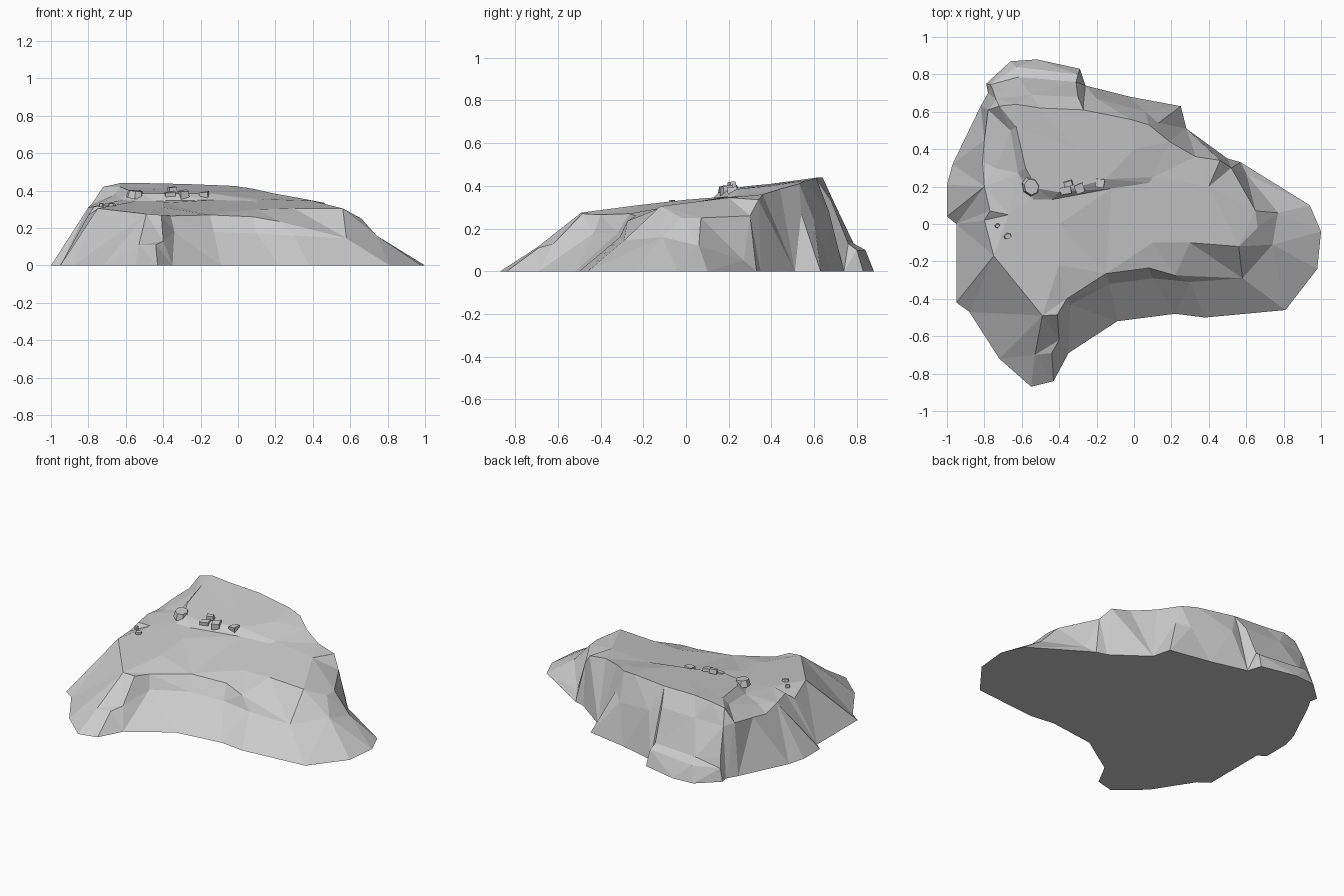
import bpy, bmesh, random
from math import radians
from mathutils import Vector
from mathutils.geometry import delaunay_2d_cdt

if "Cube" in bpy.data.objects:
    bpy.data.objects.remove(bpy.data.objects["Cube"])

# --- contour lines of the cliff -------------------------------------------
base = [(-.55, -.87), (-.43, -.84), (-.35, -.69), (-.09, -.52), (.22, -.48), (.38, -.50),
        (.81, -.46), (.98, -.24), (1, -.04), (.94, .10), (.57, .33), (.50, .35), (.28, .51),
        (.25, .63), (-.02, .68), (-.26, .74), (-.29, .83), (-.52, .88), (-.66, .87),
        (-.79, .75), (-.78, .70), (-.82, .63), (-.97, .32), (-1, .21), (-1, .04),
        (-.95, 0), (-.95, -.42), (-.88, -.47), (-.72, -.72)]
front_foot = [(-.53, -.70, .11), (-.44, -.69, .11), (-.40, -.62, .13), (-.34, -.43, .18),
              (-.13, -.32, .18), (.10, -.29, .17), (.30, -.31, .16), (.58, -.29, .145)]
front_rim = [(-.49, -.49, .275), (-.41, -.485, .27), (-.36, -.40, .265), (-.15, -.265, .27),
             (.08, -.235, .26), (.22, -.275, .235), (.58, -.29, .145)]
right_shoulder = [(.58, -.29, .145), (.74, -.11, .16), (.77, .06, .12), (.60, .27, .05)]
right_rim = [(.56, -.12, .305), (.66, -.02, .25), (.65, .07, .25), (.52, .30, .26), (.46, .34, .335)]
back_rim = [(.46, .34, .335), (.33, .36, .36), (.19, .44, .385), (.08, .53, .41), (-.02, .56, .425),
            (-.27, .61, .435), (-.50, .62, .44), (-.63, .64, .44), (-.72, .63, .42), (-.78, .61, .33)]
back_wall = [(.13, .54, .27), (.06, .60, .24), (-.20, .67, .28)]
lobe_ledge = [(-.27, .645, .33), (-.30, .68, .33), (-.55, .69, .33), (-.74, .67, .32)]
lobe_shelf = [(-.31, .76, .13), (-.62, .785, .13), (-.76, .73, .14)]
lobe_lip = [(-.30, .80, .10), (-.63, .84, .10), (-.77, .745, .08)]
left_rim = [(-.78, .61, .33), (-.80, .45, .31), (-.81, .33, .29), (-.74, .30, .32), (-.80, .20, .31),
            (-.77, .07, .315), (-.80, .02, .27), (-.75, -.17, .305), (-.49, -.49, .275)]
terrace_top = [(-.63, .52, .42), (-.58, .30, .40), (-.52, .19, .385), (-.40, .17, .385),
               (-.15, .24, .385), (.10, .25, .355)]
terrace_foot = [(-.66, .50, .38), (-.62, .27, .35), (-.54, .13, .345), (-.44, .13, .345),
                (-.12, .19, .35), (.08, .22, .345)]
plateau = [(.10, .10, .33), (-.40, 0, .335), (-.40, -.22, .31), (.10, -.10, .30), (.40, .20, .345),
           (.30, -.10, .305), (-.30, .40, .41), (0, .40, .40), (-.67, .05, .325)]

# --- join the contours into one faceted land surface ----------------------
pts, edges, index = [], [], {}


def add(p):
    p = tuple(p)
    if p not in index:
        index[p] = len(pts)
        pts.append(p)
    return index[p]


ring = [add((x, y, 0)) for x, y in base]
edges += list(zip(ring, ring[1:] + ring[:1]))
for line in (front_foot, front_rim, right_shoulder, right_rim, back_rim, back_wall, lobe_ledge,
             lobe_shelf, lobe_lip, left_rim, terrace_top, terrace_foot):
    ids = [add(p) for p in line]
    edges += list(zip(ids, ids[1:]))
for p in plateau:
    add(p)

co, _, tris, orig, _, _ = delaunay_2d_cdt([Vector(p[:2]) for p in pts], edges, [], 1, 1e-5)


def height(i):
    if orig[i]:
        return pts[orig[i][0]][2]
    near = min(pts, key=lambda p: (Vector(p[:2]) - co[i]).length)
    return near[2]


bm = bmesh.new()
vs = [bm.verts.new((c.x, c.y, height(i))) for i, c in enumerate(co)]
for t in tris:
    bm.faces.new([vs[i] for i in t])
rim = [e for e in bm.edges if e.is_boundary]
bmesh.ops.contextual_create(bm, geom=rim)          # flat underside
bmesh.ops.recalc_face_normals(bm, faces=bm.faces[:])
bmesh.ops.dissolve_limit(bm, angle_limit=radians(3), verts=bm.verts[:], edges=bm.edges[:])
mesh = bpy.data.meshes.new("cliff")
bm.to_mesh(mesh)
bm.free()
bpy.context.collection.objects.link(bpy.data.objects.new("cliff", mesh))

# --- loose rocks on the terrace edge --------------------------------------
random.seed(4)


def block(name, loc, size, turn):
    bpy.ops.mesh.primitive_cube_add(size=1, location=loc, rotation=(.1, -.08, turn))
    ob = bpy.context.object
    ob.name = name
    ob.scale = size
    for v in ob.data.vertices:
        v.co *= random.uniform(.88, 1.08)


block("block_rock_a", (-.365, .18, .37), (.06, .04, .045), .2)
block("block_rock_b", (-.29, .19, .375), (.05, .05, .05), .35)
block("block_rock_c", (-.18, .22, .37), (.045, .045, .045), -.15)
block("block_rock_d", (-.35, .215, .405), (.045, .03, .03), .3)


def boulder(name, loc, radius, depth, sides, stretch):
    bpy.ops.mesh.primitive_cone_add(vertices=sides, radius1=radius, radius2=radius * .8,
                                    depth=depth, location=loc, rotation=(.1, .05, .4))
    bpy.context.object.name = name
    bpy.context.object.scale.y = stretch


boulder("boulder", (-.55, .20, .38), .048, .04, 7, 1.15)
boulder("pebble_a", (-.73, -.01, .322), .015, .02, 6, .8)
boulder("pebble_b", (-.675, -.065, .322), .023, .02, 6, .8)
